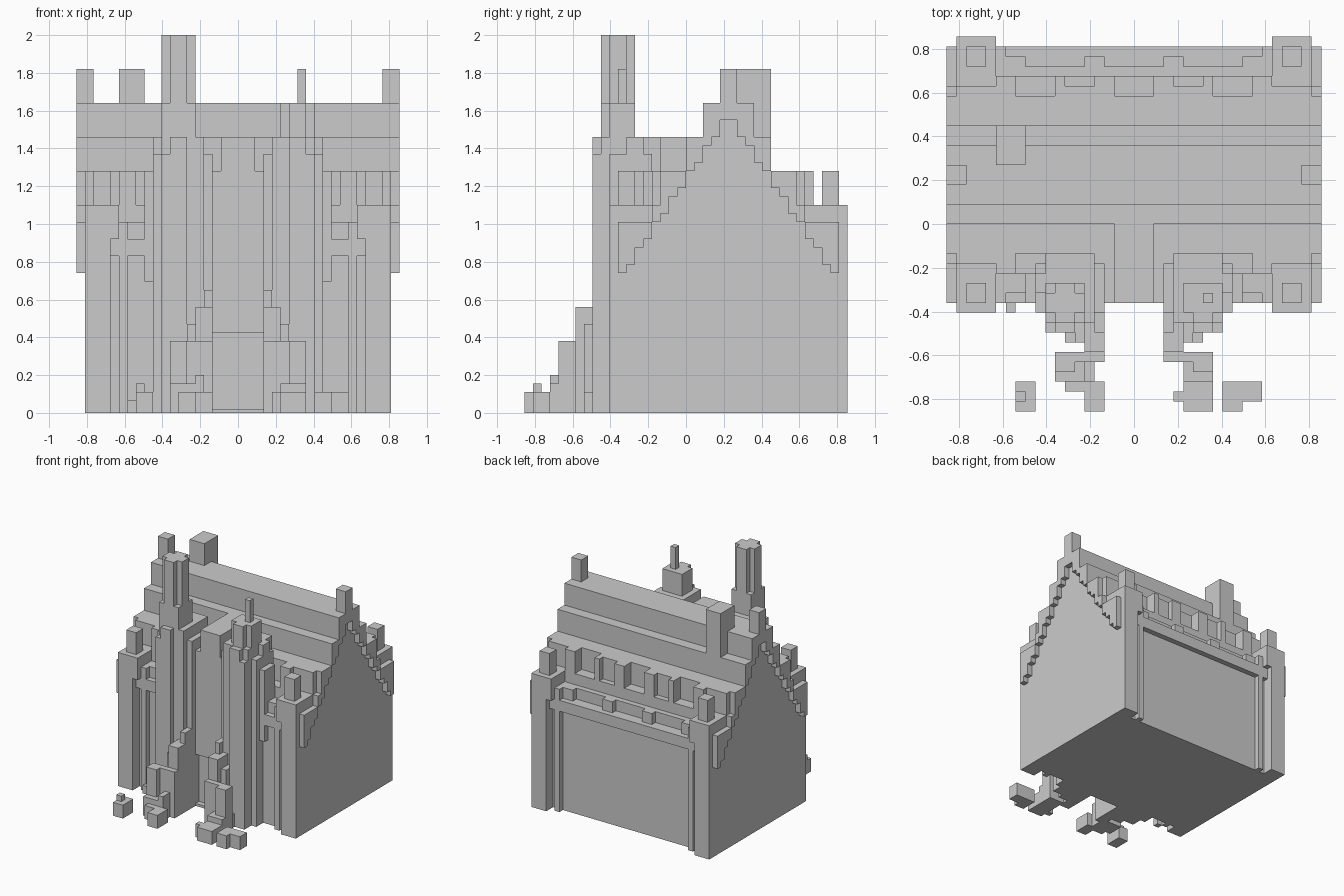
import bpy, bmesh

if "Cube" in bpy.data.objects:
    bpy.data.objects.remove(bpy.data.objects["Cube"])

U = 0.045            # block size
BASE = 0.02          # thin bottom course
RIDGE = 0.225        # y of the roof ridge

stone = bpy.data.materials.new("stone grey")
stone.diffuse_color = (0.6, 0.6, 0.6, 1)
stone.use_nodes = True
stone.node_tree.nodes["Principled BSDF"].inputs["Base Color"].default_value = stone.diffuse_color

parts, taken = {}, set()


def gi(v):
    return round(v / U)


def gz(z):
    return 0 if z <= 0.001 else round((z - BASE) / U) + 1


def height(k):
    return 0 if k == 0 else BASE + (k - 1) * U


def box(name, x0, x1, y0, y1, z0, z1):
    """Fill a block-aligned box, skipping cells owned by earlier parts."""
    cells = parts.setdefault(name, set())
    for i in range(gi(x0), gi(x1)):
        for j in range(gi(y0), gi(y1)):
            for k in range(gz(z0), gz(z1)):
                if (i, j, k) not in taken:
                    taken.add((i, j, k))
                    cells.add((i, j, k))


def pair(name, x0, x1, *rest):
    box(name, x0, x1, *rest)
    box(name, -x1, -x0, *rest)


def both_sides(name, x0, x1, y0, y1, z0, z1):
    """Mirror in x, and also front to back about the ridge."""
    pair(name, x0, x1, y0, y1, z0, z1)
    pair(name, x0, x1, 2 * RIDGE - y1, 2 * RIDGE - y0, z0, z1)


# Main hall
box("hall_walls", -.81, .81, -.27, .72, 0, 1.01)
box("hall_walls", -.81, .81, -.315, .765, 0, .92)
pair("hall_walls", .72, .81, -.36, .81, 0, 1.01)

# Stepped roof; the end strips overhang the gables down to a stair line
steps = [(.585, 1.01), (.405, 1.10), (.36, 1.28), (.225, 1.46), (.135, 1.64)]
for d, z in steps:
    box("roof", -.81, .81, max(RIDGE - d, -.27), min(RIDGE + d, .72), .92, z)
box("roof", -.81, .81, -.225, .675, .92, 1.10)
for j in range(gi(-.36), gi(.81)):
    y = j * U
    d = abs(y + U / 2 - RIDGE)
    low = 1.545 - 1.5 * (d - U / 2)
    top = max(z for half, z in steps if d < half)
    pair("gable_edges", .81, .855, y, y + U, low, top)

# Eaves shelf and its small blocks, front and back
box("eaves", -.855, .855, .72, .81, .83, .92)
box("eaves", -.855, .855, -.36, -.27, .83, .92)
both_sides("eaves_blocks", .495, .63, .72, .765, .83, 1.01)
both_sides("eaves_blocks", .135, .225, .72, .765, .83, 1.01)
both_sides("eaves_blocks", .585, .63, .765, .81, 0, 1.01)

# Corner buttresses with pinnacles
both_sides("corner_buttresses", .675, .81, .675, .855, 0, 1.10)
both_sides("corner_buttresses", .63, .81, .675, .855, .92, 1.10)
both_sides("corner_pinnacles", .675, .765, .72, .81, 1.10, 1.28)

# Dormers: end blocks front and back, notched pairs at the rear
both_sides("dormers", .54, .81, .54, .63, 1.10, 1.28)
both_sides("dormers", .54, .63, .63, .675, 1.10, 1.28)
pair("dormers", .09, .36, .54, .63, 1.01, 1.28)
pair("dormers", .09, .18, .63, .675, 1.01, 1.28)
pair("dormers", .315, .36, .63, .675, 1.01, 1.28)

# Gable end pinnacles and chimney
pair("gable_pinnacles", .765, .81, .18, .27, 1.46, 1.82)
pair("gable_pinnacles", .81, .855, .18, .27, 1.64, 1.82)
box("chimney", -.63, -.495, .27, .45, 1.28, 1.82)

# Entrance bay between the towers, with a recessed doorway
box("entrance_bay", -.135, .135, -.36, .09, .425, 1.28)
box("entrance_bay", -.09, .09, -.36, .09, 1.28, 1.46)
box("entrance_bay", -.135, .135, -.315, -.27, 0, .425)
pair("entrance_bay", .09, .225, -.315, 0, .92, 1.28)
box("doorstep", -.135, .135, -.36, -.315, 0, .02)

# Twin towers built from crossing shafts
pair("tower_shafts", .18, .405, -.45, -.135, 0, 1.46)
pair("tower_shafts", .135, .45, -.405, -.18, 0, 1.37)
pair("tower_shafts", .405, .495, -.36, -.225, .69, 1.28)
pair("tower_shafts", .405, .45, -.315, -.225, 1.28, 1.46)
pair("tower_ribs", .27, .36, -.495, -.45, 0, 1.46)
pair("tower_ribs", .36, .405, -.495, -.45, 0, 1.37)

# Tower tops: a tall clustered spire on one, a cap and spike on the other
box("left_spire", -.405, -.225, -.405, -.315, 1.46, 2.0)
box("left_spire", -.36, -.27, -.45, -.27, 1.46, 2.0)
box("left_spire", -.405, -.225, -.45, -.27, 1.46, 1.64)
box("right_turret_cap", .225, .405, -.405, -.27, 1.46, 1.64)
box("right_turret_cap", .27, .36, -.45, -.27, 1.46, 1.64)
box("right_spike", .315, .36, -.36, -.315, 1.64, 1.82)

# Low stepped walls flanking the entrance
pair("porch_walls", .135, .18, -.495, -.36, 0, .65)
pair("porch_walls", .135, .225, -.585, -.405, 0, .56)
pair("porch_walls", .18, .27, -.54, -.45, 0, .47)
pair("porch_walls", .135, .27, -.63, -.585, 0, .38)
pair("porch_walls", .27, .315, -.54, -.495, 0, .11)
pair("porch_piers", .27, .36, -.675, -.585, 0, .38)
pair("porch_piers", .225, .36, -.72, -.585, 0, .155)

# Loose ground blocks in front
box("ground_blocks", -.54, -.45, -.855, -.72, 0, .11)
box("ground_blocks", -.54, -.495, -.81, -.765, .11, .155)
box("ground_blocks", -.36, -.27, -.72, -.675, 0, .155)
box("ground_blocks", -.315, -.18, -.765, -.675, 0, .11)
box("ground_blocks", -.225, -.135, -.855, -.72, 0, .11)
box("ground_blocks", -.225, -.18, -.72, -.63, 0, .20)
box("ground_blocks", .225, .36, -.855, -.675, 0, .11)
box("ground_blocks", .18, .225, -.81, -.765, 0, .11)
box("ground_blocks", .405, .495, -.855, -.72, 0, .11)
box("ground_blocks", .495, .585, -.81, -.72, 0, .11)
box("ground_blocks", -.585, -.54, -.405, -.36, 0, .065)

# Turn each part into a mesh of its exposed faces only
for name, cells in parts.items():
    if not cells:
        continue
    bm = bmesh.new()
    verts = {}

    def vert(p):
        if p not in verts:
            verts[p] = bm.verts.new((p[0] * U, p[1] * U, height(p[2])))
        return verts[p]

    for c in sorted(cells):
        for axis in range(3):
            for side in (0, 1):
                n = list(c)
                n[axis] += 2 * side - 1
                if tuple(n) in taken:
                    continue
                a, b = (axis + 1) % 3, (axis + 2) % 3
                ring = []
                for da, db in ((0, 0), (1, 0), (1, 1), (0, 1)):
                    p = list(c)
                    p[axis] += side
                    p[a] += da
                    p[b] += db
                    ring.append(vert(tuple(p)))
                bm.faces.new(ring if side else ring[::-1])
    bmesh.ops.dissolve_limit(bm, angle_limit=0.01, verts=bm.verts[:], edges=bm.edges[:])
    mesh = bpy.data.meshes.new(name)
    bm.to_mesh(mesh)
    bm.free()
    mesh.materials.append(stone)
    bpy.context.collection.objects.link(bpy.data.objects.new(name, mesh))
